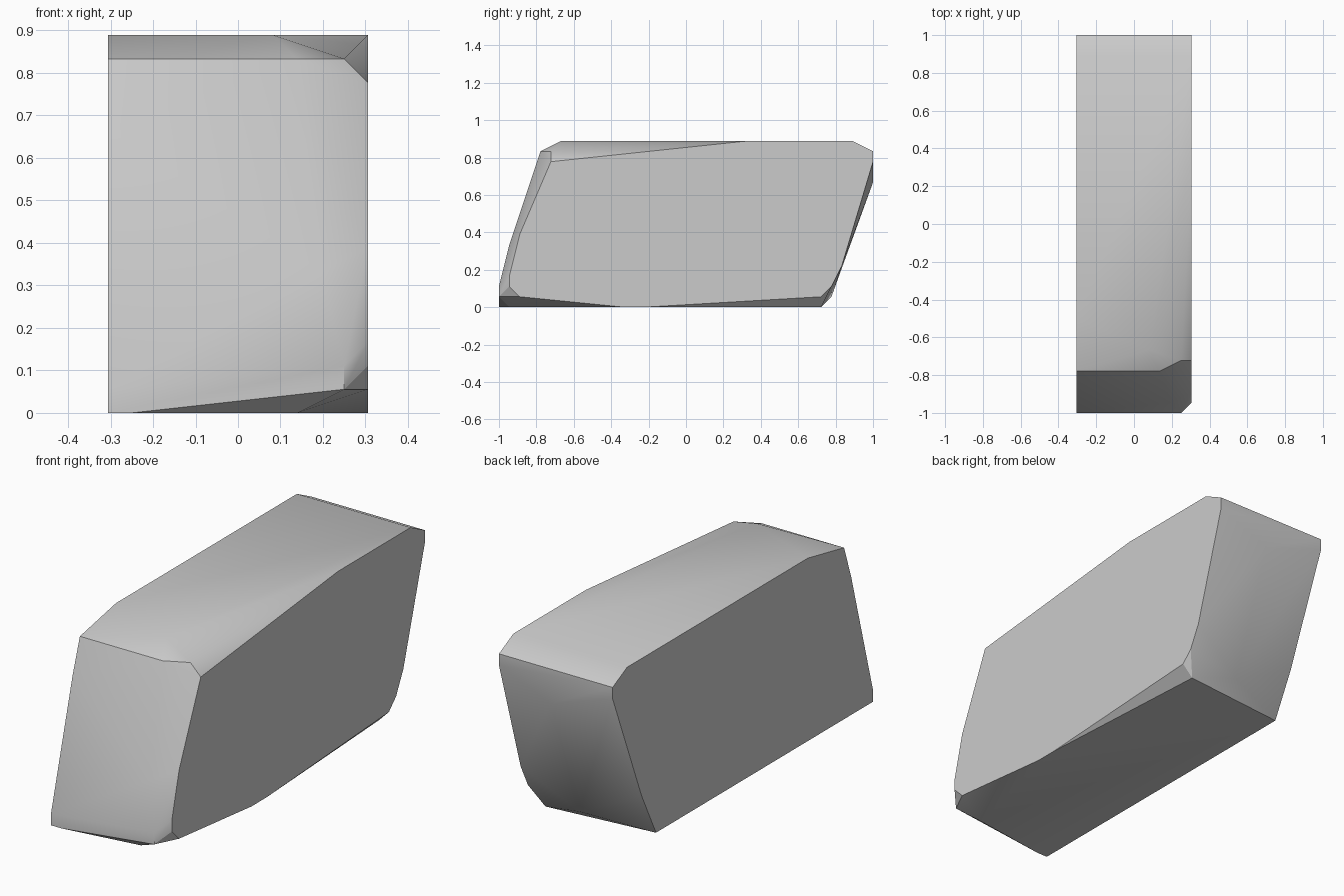
import bpy
import bmesh
import math

cube = bpy.data.objects.get("Cube")
if cube:
    bpy.data.objects.remove(cube, do_unlink=True)

UNIT = 1 / 18          # grid step of the faceted block
WIDTH, LENGTH = 11, 36

# Side outlines and ridge corners: (depth, height) at each width step
slices = {
    0: [(0, 0), (0, 1), (3, 12), (4, 15), (9, 16), (34, 16), (36, 15),
        (36, 14), (33, 7), (32, 4), (30, 0)],
    1: [(0, 0), (36, 14)],
    6: [(36, 12), (32, 1)],
    7: [(6, 16)],
    8: [(4, 15), (1, 0)],
    9: [(1, 6)],
    10: [(5, 15), (0, 1), (0, 2), (31, 0)],
    11: [(5, 14), (24, 16), (34, 16), (36, 15), (36, 14), (33, 4), (32, 2),
         (31, 1), (14, 0), (12, 0), (2, 1), (1, 2), (1, 3), (2, 7)],
}

# Stone grey
grey = bpy.data.materials.new("stone_grey")
grey.use_nodes = True
colour = (0.6, 0.6, 0.6, 1)
grey.diffuse_color = colour
grey.node_tree.nodes["Principled BSDF"].inputs["Base Color"].default_value = colour

# Faceted block: convex skin over the slices
bm = bmesh.new()
for x, outline in slices.items():
    for y, z in outline:
        bm.verts.new(((x - WIDTH / 2) * UNIT, (y - LENGTH / 2) * UNIT, z * UNIT))
hull = bmesh.ops.convex_hull(bm, input=bm.verts[:], use_existing_faces=False)
loose = {g for g in hull["geom_interior"] + hull["geom_unused"]
         if isinstance(g, bmesh.types.BMVert)}
bmesh.ops.delete(bm, geom=list(loose), context="VERTS")
bmesh.ops.dissolve_limit(bm, angle_limit=math.radians(0.5),
                         verts=bm.verts[:], edges=bm.edges[:])
bmesh.ops.recalc_face_normals(bm, faces=bm.faces[:])

mesh = bpy.data.meshes.new("faceted_block")
bm.to_mesh(mesh)
bm.free()
mesh.materials.append(grey)
block = bpy.data.objects.new("faceted_block", mesh)
bpy.context.collection.objects.link(block)

# Soft shading inside each side, crisp outer edges
bpy.context.view_layer.objects.active = block
block.select_set(True)
bpy.ops.object.shade_smooth_by_angle(angle=math.radians(30))
